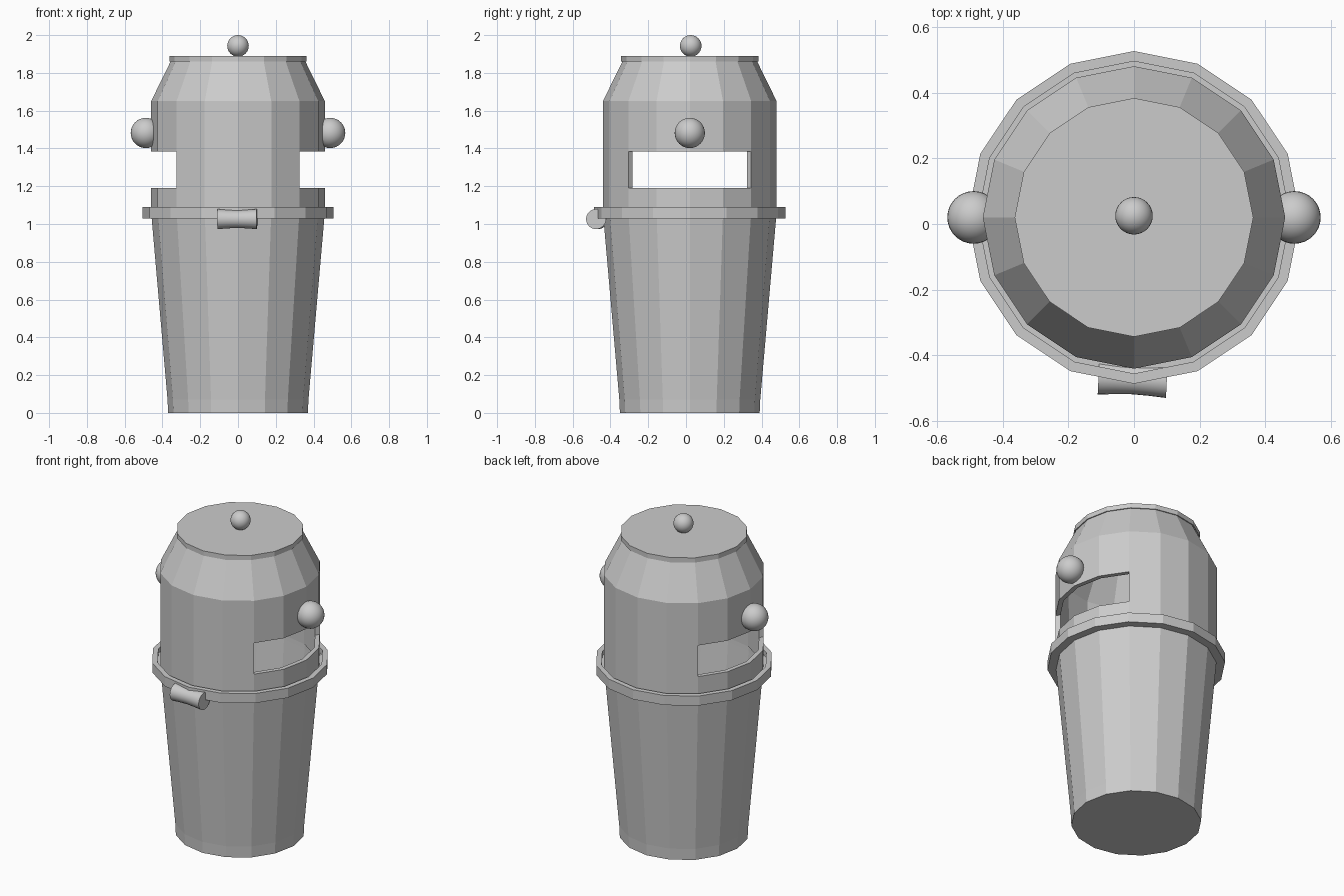
import bpy, math

if "Cube" in bpy.data.objects:
    bpy.data.objects.remove(bpy.data.objects["Cube"])

SIDES = 16
CY = 0.02          # axis of the can in y


def lathe(name, profile, caps=(True, True), sides=SIDES, skip=None):
    """Revolve an (r, z) profile about z; skip(row, i) leaves a face out."""
    verts = [(r * math.cos(2 * math.pi * i / sides), r * math.sin(2 * math.pi * i / sides), z)
             for r, z in profile for i in range(sides)]
    faces = []
    for row in range(len(profile) - 1):
        for i in range(sides):
            if skip and skip(row, i):
                continue
            a, b, j = row * sides, (row + 1) * sides, (i + 1) % sides
            faces.append((a + i, a + j, b + j, b + i))
    if caps[0]:
        faces.append(tuple(reversed(range(sides))))
    if caps[1]:
        top = (len(profile) - 1) * sides
        faces.append(tuple(range(top, top + sides)))
    mesh = bpy.data.meshes.new(name)
    mesh.from_pydata(verts, [], faces)
    mesh.update()
    ob = bpy.data.objects.new(name, mesh)
    bpy.context.collection.objects.link(ob)
    ob.location = (0, CY, 0)
    return ob


def ball(name, loc, r):
    bpy.ops.mesh.primitive_uv_sphere_add(segments=32, ring_count=16, radius=r, location=loc)
    bpy.context.object.name = name
    bpy.ops.object.shade_smooth()


# Tapered hollow bin with a thick rim collar
lathe("bin_body", [
    (0.370, 0.0), (0.373, 0.07), (0.457, 1.03), (0.506, 1.03), (0.506, 1.09),
    (0.475, 1.09), (0.475, 1.06), (0.437, 1.06), (0.435, 1.03), (0.355, 0.07), (0.353, 0.03)])

# Hood with an opening on each side, four facets wide
hood = lathe("hood", [(0.46, 1.06), (0.46, 1.19), (0.46, 1.385), (0.46, 1.65), (0.357, 1.86)],
             caps=(False, False),
             skip=lambda row, i: row == 1 and (i + 2) % 8 < 4)
solid = hood.modifiers.new("wall", 'SOLIDIFY')
solid.thickness = 0.028
solid.offset = -1

# Flat lid
lathe("lid", [(0.363, 1.86), (0.363, 1.89)])

# Knob on top and one on each side
ball("top_knob", (0, 0.025, 1.943), 0.057)
for s, n in ((-1, "left_knob"), (1, "right_knob")):
    ball(n, (s * 0.488, 0.02, 1.482), 0.08)

# Hinge barrel, slightly waisted and a touch askew
hinge = lathe("hinge", [(0.053, -0.104), (0.049, -0.05), (0.047, 0), (0.049, 0.05), (0.053, 0.104)], sides=24)
hinge.location = (-0.004, -0.471, 1.026)
hinge.rotation_euler = (0, math.pi / 2, -0.05)
bpy.ops.object.select_all(action='DESELECT')
hinge.select_set(True)
bpy.context.view_layer.objects.active = hinge
bpy.ops.object.shade_smooth_by_angle(angle=math.radians(40))
